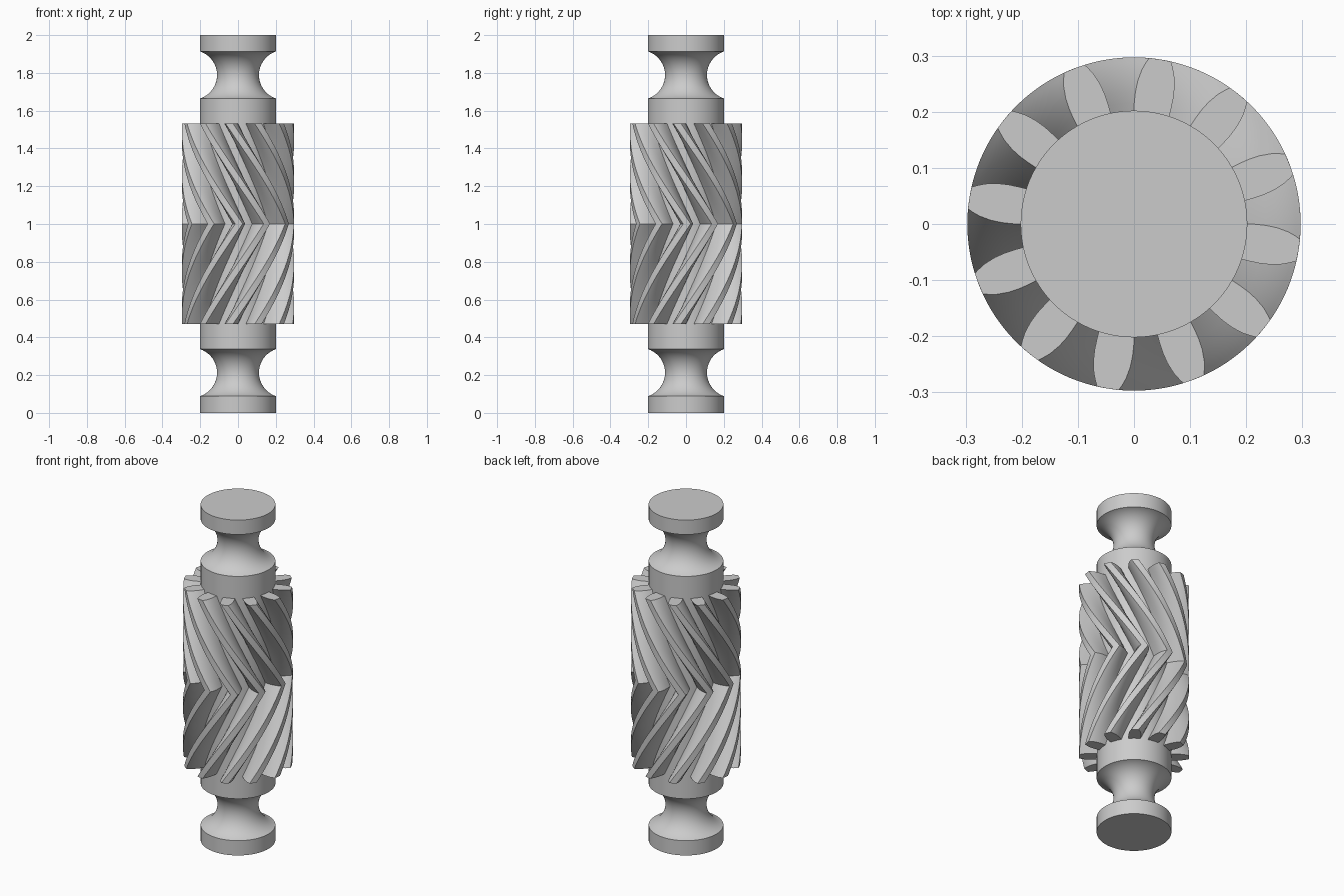
import bpy, bmesh
from math import sin, cos, pi, radians, sqrt

if "Cube" in bpy.data.objects:
    bpy.data.objects.remove(bpy.data.objects["Cube"])

MID = 1.001
GEAR_HALF = 0.531
TEETH = 12
TWIST = radians(70)
SHAFT_R = 0.202

steel = bpy.data.materials.new("grey_steel")
steel.use_nodes = True
colour = (0.6, 0.6, 0.6, 1)
steel.diffuse_color = colour
steel.node_tree.nodes["Principled BSDF"].inputs["Base Color"].default_value = colour


def loft(name, rings):
    """Skin a stack of equal rings and cap both ends."""
    bm = bmesh.new()
    stack = [[bm.verts.new(p) for p in ring] for ring in rings]
    n = len(stack[0])
    for low, high in zip(stack, stack[1:]):
        for i in range(n):
            j = (i + 1) % n
            bm.faces.new((low[i], low[j], high[j], high[i]))
    bm.faces.new(stack[0][::-1])
    bm.faces.new(stack[-1])
    mesh = bpy.data.meshes.new(name)
    bm.to_mesh(mesh)
    bm.free()
    obj = bpy.data.objects.new(name, mesh)
    mesh.materials.append(steel)
    bpy.context.collection.objects.link(obj)
    bpy.ops.object.select_all(action="DESELECT")
    obj.select_set(True)
    bpy.context.view_layer.objects.active = obj
    bpy.ops.object.shade_smooth_by_angle(angle=radians(28))
    return obj


# Shaft with a round-bottomed neck near each end
def neck(z, radius=0.131, centre=0.242, steps=20):
    reach = sqrt(radius ** 2 - (centre - SHAFT_R) ** 2)
    heights = [-reach * cos(pi * i / steps) for i in range(steps + 1)]
    return [(centre - sqrt(radius ** 2 - h * h), z + h) for h in heights]


profile = [(SHAFT_R, 0)] + neck(0.213) + neck(1.789) + [(SHAFT_R, 2)]
SIDES = 96
loft("shaft", [[(r * cos(2 * pi * i / SIDES), r * sin(2 * pi * i / SIDES), z)
                for i in range(SIDES)] for r, z in profile])

# Herringbone gear: one tooth flank as (radius, half angle in degrees)
flank = [(0.197, 9.2), (0.215, 8.9), (0.235, 8.4), (0.255, 7.5),
         (0.275, 6.1), (0.288, 4.8), (0.297, 3.8)]
tooth = [(r, -a) for r, a in flank] + [(0.297, 0)] + [(r, a) for r, a in flank[::-1]]
outline = [(r, radians(a - 9) + 2 * pi * t / TEETH) for t in range(TEETH) for r, a in tooth]

STEPS = 36
sections = []
for k in range(-STEPS, STEPS + 1):
    turn = TWIST * (1 - abs(k) / STEPS)
    z = MID + GEAR_HALF * k / STEPS
    sections.append([(r * cos(a + turn), r * sin(a + turn), z) for r, a in outline])
loft("herringbone_gear", sections)
